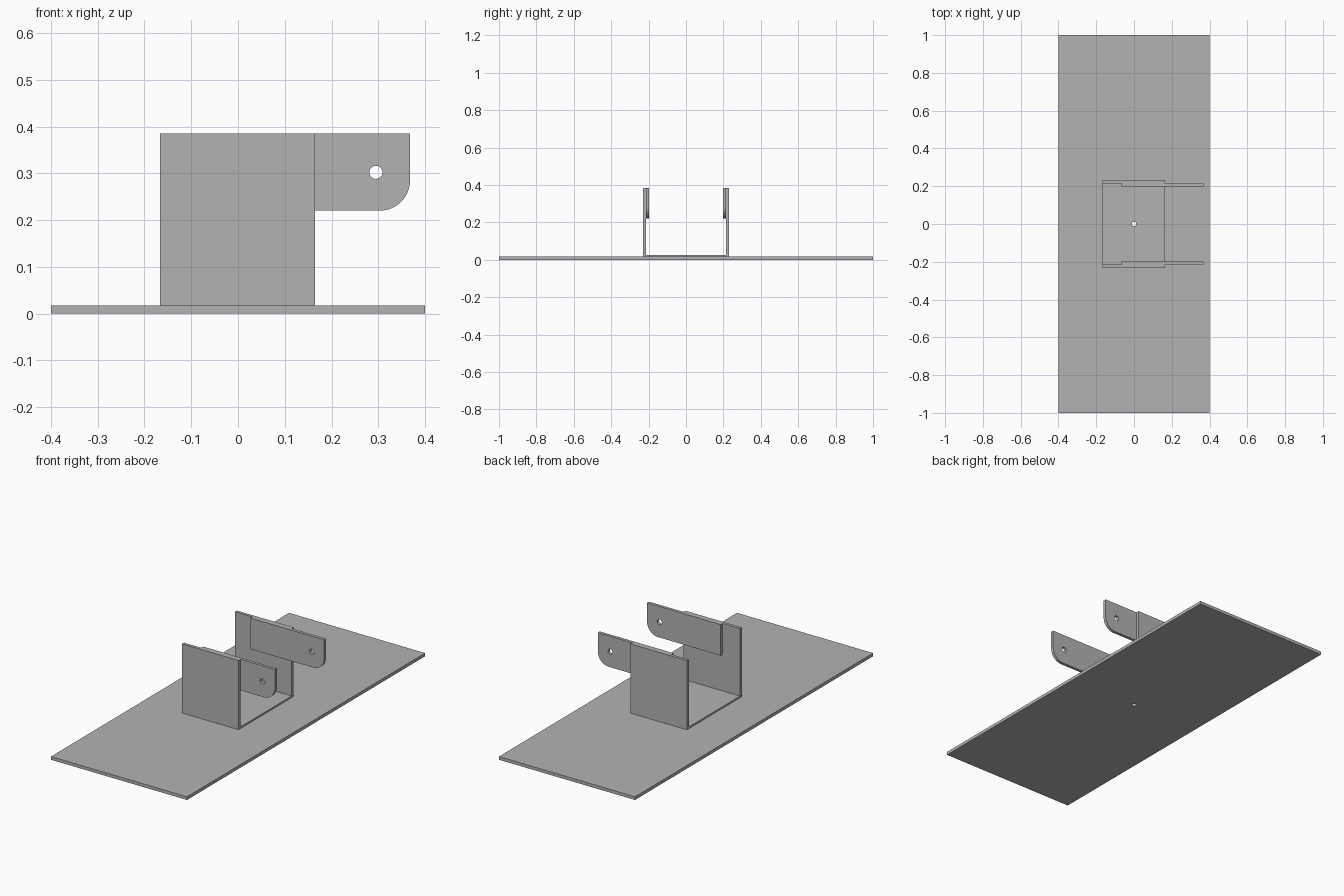
import bpy, bmesh
from math import sin, cos, pi
from mathutils import Matrix, Vector

cube = bpy.data.objects.get("Cube")
if cube:
    bpy.data.objects.remove(cube)

GREY = (0.45, 0.45, 0.45, 1)
metal = bpy.data.materials.new("grey metal")
metal.use_nodes = True
metal.diffuse_color = GREY
metal.node_tree.nodes["Principled BSDF"].inputs["Base Color"].default_value = GREY


def arc(cx, cy, r, start, end, steps):
    return [(cx + r * cos(start + (end - start) * i / steps),
             cy + r * sin(start + (end - start) * i / steps)) for i in range(steps + 1)]


def rect(x0, x1, y0, y1):
    return [(x0, y0), (x1, y0), (x1, y1), (x0, y1)]


def plate(name, outline, low, high, hole=None, upright=False):
    """Extrude an outline, with an optional round hole, between two levels."""
    bm = bmesh.new()
    loops = [outline] + ([arc(*hole, 0, 2 * pi, 32)[:-1]] if hole else [])
    for loop in loops:
        verts = [bm.verts.new((u, v, low)) for u, v in loop]
        for a, b in zip(verts, verts[1:] + verts[:1]):
            bm.edges.new((a, b))
    bmesh.ops.triangle_fill(bm, edges=bm.edges[:], use_beauty=True, normal=(0, 0, 1))
    extruded = bmesh.ops.extrude_face_region(bm, geom=bm.faces[:], use_keep_orig=True)
    top = [g for g in extruded["geom"] if isinstance(g, bmesh.types.BMVert)]
    bmesh.ops.translate(bm, verts=top, vec=Vector((0, 0, high - low)))
    if upright:
        # Profile (x, z) with its thickness along y
        bm.transform(Matrix(((1, 0, 0, 0), (0, 0, 1, 0), (0, 1, 0, 0), (0, 0, 0, 1))))
    bmesh.ops.recalc_face_normals(bm, faces=bm.faces[:])
    mesh = bpy.data.meshes.new(name)
    bm.to_mesh(mesh)
    bm.free()
    mesh.materials.append(metal)
    obj = bpy.data.objects.new(name, mesh)
    bpy.context.collection.objects.link(obj)
    bpy.context.view_layer.objects.active = obj
    bpy.ops.object.select_all(action="DESELECT")
    obj.select_set(True)
    bpy.ops.object.shade_smooth_by_angle()


BASE_TOP, TOP = 0.017, 0.385
OUTER, MIDDLE, INNER = 0.231, 0.215, 0.199
centre_hole = (0, 0, 0.012)

# Base and the bracket floor share a centre hole
plate("base_plate", rect(-0.4, 0.4, -1, 1), 0, BASE_TOP, centre_hole)
plate("bracket_floor", rect(-0.167, 0.165, -MIDDLE, MIDDLE), BASE_TOP, 0.026, centre_hole)

# Arm: square at the rear, rounded at the lower front corner
arm = ([(-0.065, TOP), (-0.065, 0.22)]
       + arc(0.303, 0.285, 0.065, -pi / 2, 0, 16) + [(0.368, TOP)])

# Bracket walls with the arms on their inner faces
for side, s in (("front", -1), ("back", 1)):
    plate(side + "_wall", rect(-0.167, 0.165, BASE_TOP, TOP),
          *sorted((s * MIDDLE, s * OUTER)), upright=True)
    plate(side + "_arm", arm, *sorted((s * INNER, s * MIDDLE)),
          hole=(0.295, 0.302, 0.014), upright=True)
